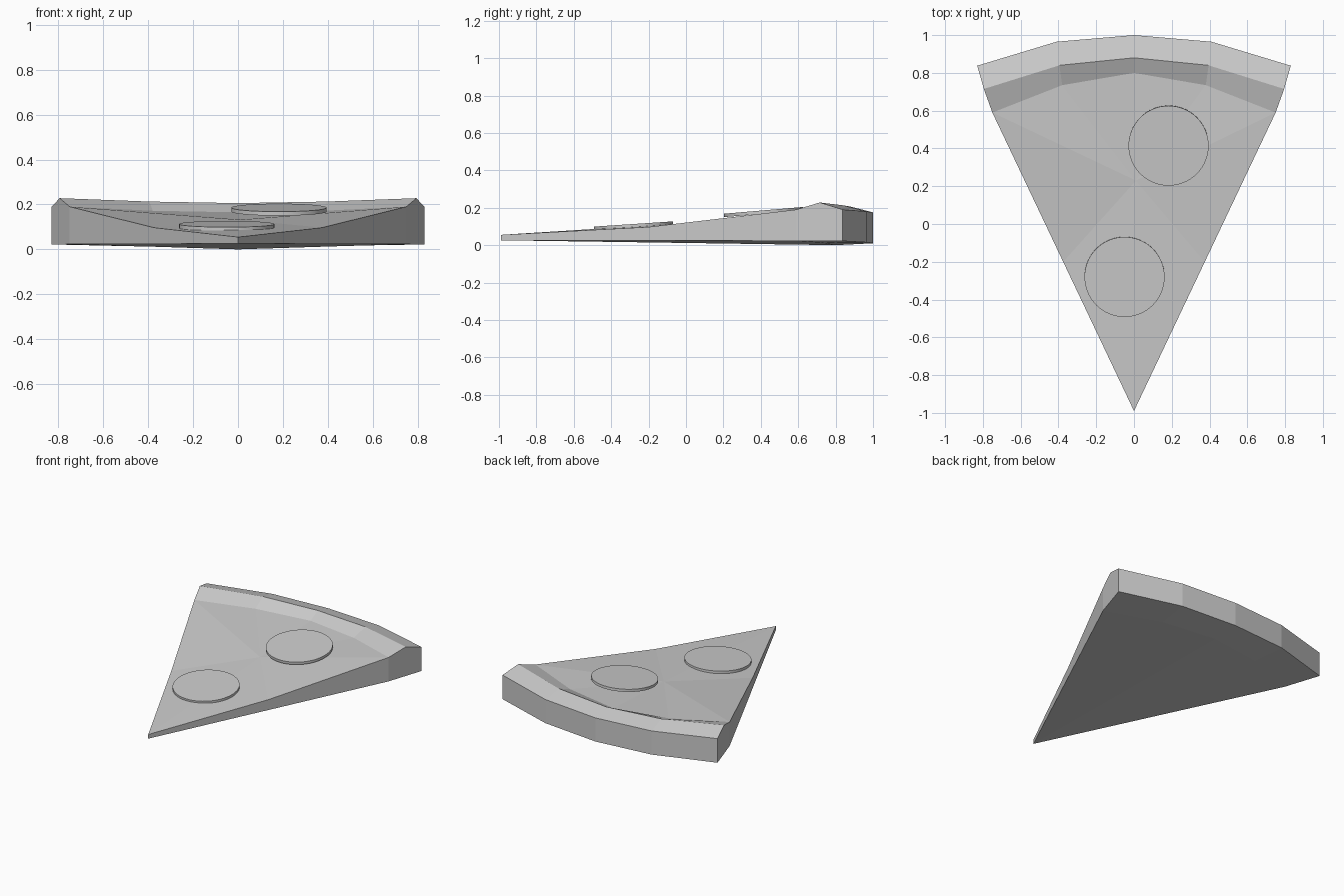
import bpy, bmesh, math
from mathutils import Matrix

if "Cube" in bpy.data.objects:
    bpy.data.objects.remove(bpy.data.objects["Cube"])


def mirrored(half):
    # half row listed from the centre outwards -> full row from left to right
    return [(-x, y, z) for x, y, z in reversed(half[1:])] + half


# crust rows, from the centre line to the right-hand end
inner = mirrored([(0, 0.80, 0.165), (0.38, 0.735, 0.172), (0.75, 0.59, 0.19)])
ridge = mirrored([(0, 0.88, 0.206), (0.395, 0.84, 0.213), (0.795, 0.715, 0.228)])
outer = mirrored([(0, 1.0, 0.175), (0.41, 0.965, 0.18), (0.83, 0.838, 0.19)])
base = mirrored([(0, 1.0, 0.010), (0.41, 0.965, 0.015), (0.83, 0.838, 0.022)])
under = mirrored([(0, 0.80, 0.0), (0.38, 0.735, 0.012), (0.75, 0.59, 0.023)])

# slice with raised crust
bm = bmesh.new()
I, R, O, B, U = [[bm.verts.new(p) for p in row]
                 for row in (inner, ridge, outer, base, under)]
tip, tip_low = bm.verts.new((0, -0.99, 0.055)), bm.verts.new((0, -0.99, 0.026))
centre = bm.verts.new((0.01, 0.23, 0.132))
left, right = bm.verts.new((-0.375, -0.2, 0.097)), bm.verts.new((0.375, -0.2, 0.097))

for lo, hi in ((I, R), (R, O), (O, B), (B, U)):
    for k in range(4):
        bm.faces.new((lo[k], lo[k + 1], hi[k + 1], hi[k]))

# cheese surface and underside as fans
rim = [tip, right] + I[::-1] + [left]
for a, b in zip(rim, rim[1:] + rim[:1]):
    bm.faces.new((a, b, centre))
for k in range(4):
    bm.faces.new((tip_low, U[k + 1], U[k]))

# cut sides
for end, mid in ((0, left), (-1, right)):
    bm.faces.new((tip_low, tip, mid, I[end], U[end]))
    bm.faces.new((U[end], I[end], R[end], O[end], B[end]))
bmesh.ops.recalc_face_normals(bm, faces=bm.faces)
mesh = bpy.data.meshes.new("pizza_slice")
bm.to_mesh(mesh)
bm.free()
bpy.context.collection.objects.link(bpy.data.objects.new("pizza_slice", mesh))


# round topping discs, tilted to follow the cheese
def disc(name, x, y, z, slope):
    bpy.ops.mesh.primitive_cylinder_add(vertices=64, radius=0.212, depth=0.018,
                                        location=(x, y, z),
                                        rotation=(math.atan(slope), 0, 0))
    ob = bpy.context.object
    ob.name = name
    bpy.ops.object.shade_smooth_by_angle(angle=math.radians(30))


disc("topping_back", 0.183, 0.415, 0.177, 0.085)
disc("topping_front", -0.05, -0.28, 0.104, 0.066)
